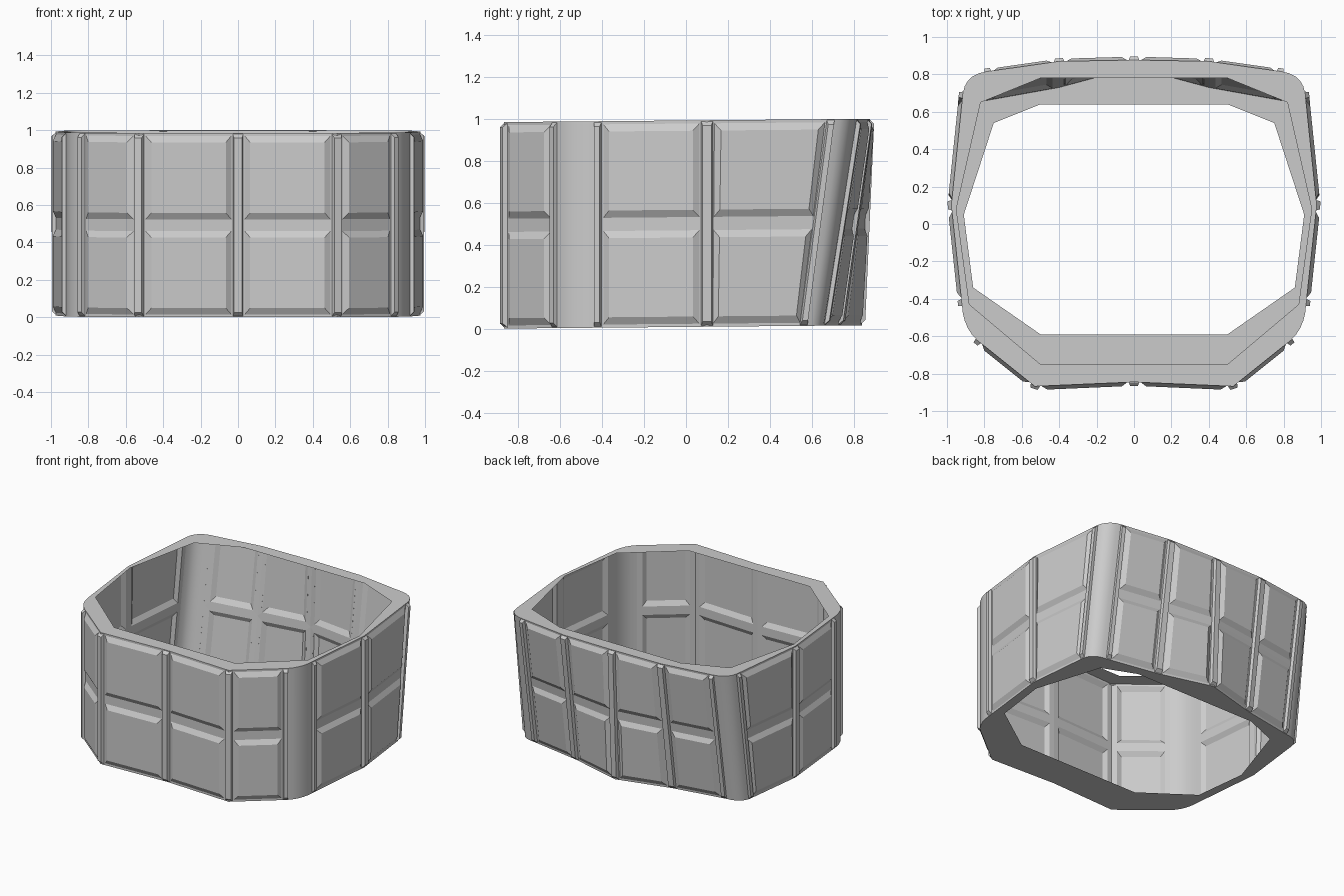
import bpy, bmesh
from mathutils import Vector as V

if "Cube" in bpy.data.objects:
    bpy.data.objects.remove(bpy.data.objects["Cube"])

def bez(a, c, b, n=5):
    a, c, b = V(a), V(c), V(b)
    return [a*(1-t)**2 + c*2*t*(1-t) + b*t*t for t in [i/n for i in range(n+1)]]

# Right-half wall runs, front centre to back centre: (top points, bottom points)
front = [V((0, -.845)), V((.53, -.868)), V((.84, -.62))]
side_t = [V((.92, -.43)), V((.977, .1)), V((.915, .70))]
side_b = [V((.92, -.43)), V((.977, .1)), V((.925, .57))]
back_t = [V((.79, .815)), V((.4, .87)), V((0, .877))]
back_b = [V((.79, .66)), V((.4, .73)), V((0, .838))]
col_f = bez(front[2], (.915, -.55), side_t[0])
col_t = bez(side_t[2], (.90, .80), back_t[0])
col_b = bez(side_b[2], (.905, .655), back_b[0])
runs = [(front, front), (side_t, side_b), (back_t, back_b)]

def lift(p, z):
    # the whole ring tips up very slightly towards the back
    return V((p.x, p.y, .008 + z*.984 + .009*p.y))

def out2(d):
    return V((d.y, -d.x)).normalized()

def make(name, faces, smooth=False):
    me = bpy.data.meshes.new(name)
    bm = bmesh.new()
    for f in faces:
        pts = [p for i, p in enumerate(f) if (p - f[i-1]).length > 1e-6]
        if len(pts) > 2:
            bm.faces.new([bm.verts.new(p) for p in pts])
    bmesh.ops.remove_doubles(bm, verts=bm.verts, dist=1e-5)
    for f in bm.faces:
        f.smooth = smooth
    bm.to_mesh(me)
    bm.free()
    ob = bpy.data.objects.new(name, me)
    bpy.context.collection.objects.link(ob)
    m = ob.modifiers.new("mirror", 'MIRROR')
    m.use_clip = False
    return ob

def ring(a, b):
    return [[a[i], a[(i+1) % 4], b[(i+1) % 4], b[i]] for i in range(4)]

# Raised panels in two rows on every flat wall
panels = []
for top, bot in runs:
    for i in range(2):
        def at(u, z, h=0):
            t, b = top[i].lerp(top[i+1], u), bot[i].lerp(bot[i+1], u)
            n = out2(top[i+1] - top[i])
            return lift(b.lerp(t, z) + n*h, z)
        L = (top[i+1] - top[i]).length
        for z0, z1, lo, hi in ((0, .5, .015, .032), (.5, 1, .032, .015)):
            def rect(m, bo, to, h):
                u, a, b = m/L, z0+bo, z1-to
                return [at(u, a, h), at(1-u, a, h), at(1-u, b, h), at(u, b, h)]
            r0 = rect(0, 0, 0, 0)
            r1 = rect(.036, lo, hi, 0)
            r2 = rect(.066, lo+.035, hi+.035, .02)
            panels += ring(r0, r1) + ring(r1, r2) + [r2]
make("panelled_wall", panels)

# Rounded corner columns
for name, t, b in (("front_corner", col_f, col_f), ("back_corner", col_t, col_b)):
    make(name, [[lift(b[i], 0), lift(b[i+1], 0), lift(t[i+1], 1), lift(t[i], 1)]
                for i in range(5)], True)

# Upright joint bars with chamfered ends
bars = []
for top, bot in runs:
    for i in range(3):
        mirror_pt = lambda p: V((-p.x, p.y))
        def section(pts, w, h):
            p = pts[i]
            prev = pts[i-1] if i else None
            nxt = pts[i+1] if i < 2 else None
            if prev is None:
                prev = mirror_pt(pts[1]) if abs(p.x) < 1e-6 else None
            if nxt is None:
                nxt = mirror_pt(pts[1]) if abs(p.x) < 1e-6 else None
            wa, wb = (w if prev else w*.3), (w if nxt else w*.3)
            d0 = (p - prev).normalized() if prev else (nxt - p).normalized()
            d1 = (nxt - p).normalized() if nxt else d0
            n = out2(d0 + d1)*h
            return p - d0*wa + n, p + d1*wb + n
        def quad(w, h, z0, z1):
            bl, br = section(bot, w, h)
            tl, tr = section(top, w, h)
            return [lift(bl.lerp(tl, z0), z0), lift(br.lerp(tr, z0), z0),
                    lift(br.lerp(tr, z1), z1), lift(bl.lerp(tl, z1), z1)]
        base, face = quad(.028, 0, .005, .995), quad(.021, .021, .025, .975)
        bars += ring(base, face) + [face]
make("joint_bars", bars)

# Flat top and bottom rims, reaching inwards from the wall
def rim(name, outer, inner, z):
    count = (1, 1, 6, 1, 6, 1, 1)
    ins = [V(p) for p, c in zip(inner, count) for _ in range(c)]
    o = [lift(p, z) for p in outer]
    n = [lift(p, z) for p in ins]
    faces = []
    for i in range(len(o)-1):
        f = [o[i], o[i+1], n[i+1], n[i]]
        faces.append(f if z else f[::-1])
    make(name, faces)

rim("top_rim", front[:2] + col_f + side_t[1:2] + col_t + back_t[1:],
    [(0, -.75), (.5, -.75), (.88, -.43), (.95, .08), (.82, .65), (.5, .78), (0, .78)], 1)
rim("bottom_rim", front[:2] + col_f + side_b[1:2] + col_b + back_b[1:],
    [(0, -.59), (.5, -.59), (.86, -.34), (.91, .05), (.75, .54), (.5, .64), (0, .64)], 0)
